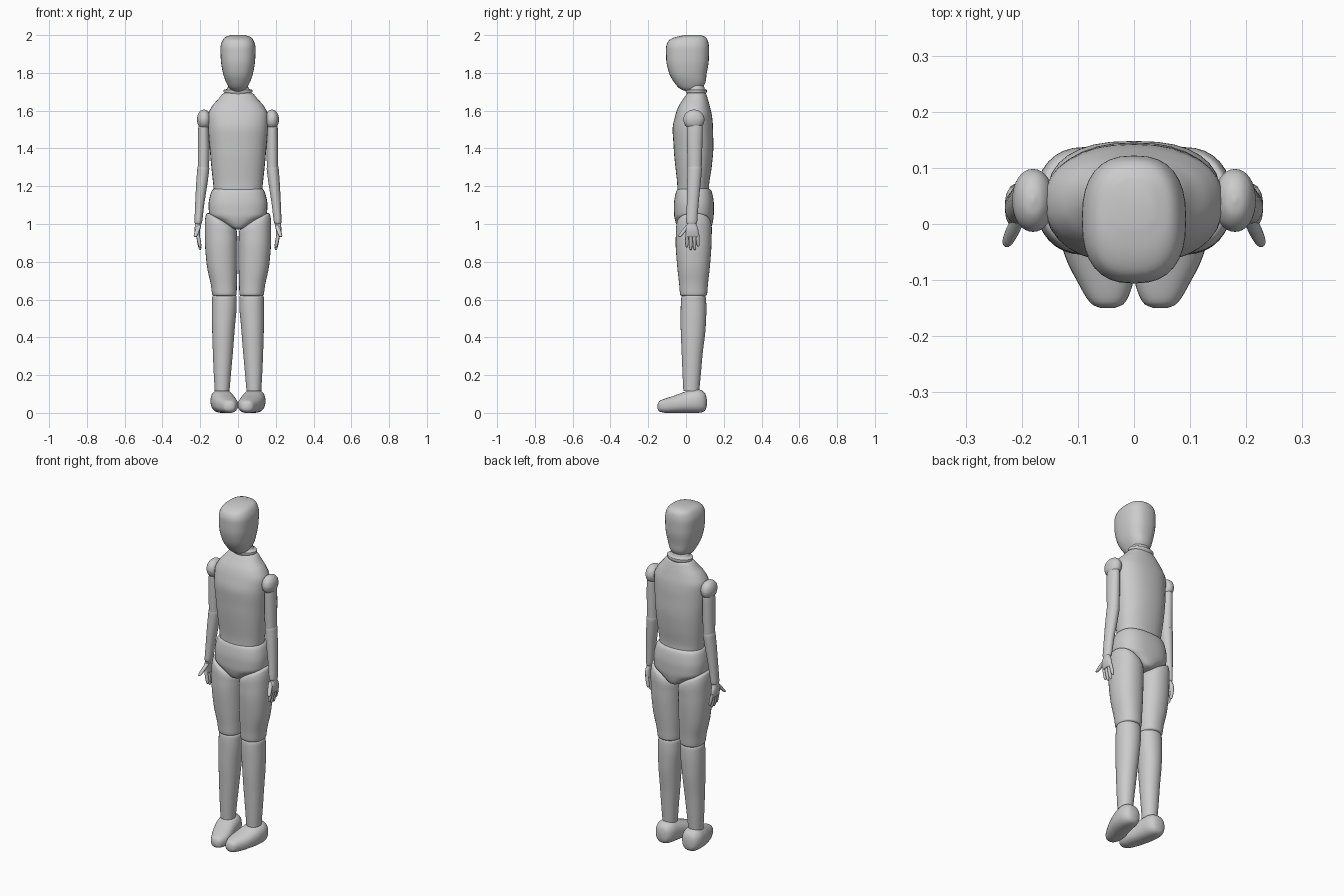
import bpy, bmesh, math


def curve(vals, steps):
    """Smooth interpolation through values without overshoot."""
    d = [b - a for a, b in zip(vals, vals[1:])]
    m = [d[0]] + [2 * p * q / (p + q) if p * q > 0 else 0 for p, q in zip(d, d[1:])] + [d[-1]]
    out = []
    for i in range(len(d)):
        for k in range(steps):
            t = k / steps
            out.append(vals[i] * (2*t**3 - 3*t**2 + 1) + m[i] * (t**3 - 2*t**2 + t)
                       + vals[i+1] * (3*t**2 - 2*t**3) + m[i+1] * (t**3 - t**2))
    return out + [vals[-1]]


def loft(name, sections, power=2.0, axis='Z', mirror=False, seg=32, steps=4):
    """Sections: position, centre a, centre b, radius a, radius b, tilt (optional)."""
    rows = [tuple(s) + (0,) * (6 - len(s)) for s in sections]
    rows = list(zip(*[curve(list(c), steps) for c in zip(*rows)]))
    bm = bmesh.new()
    rings = []
    for t, ca, cb, ra, rb, tilt in rows:
        ring = []
        for i in range(seg):
            ang = 2 * math.pi * i / seg
            c, s = math.cos(ang), math.sin(ang)
            a = ra * math.copysign(abs(c) ** (2 / power), c)
            b = rb * math.copysign(abs(s) ** (2 / power), s)
            if axis == 'Z':
                co = (ca + a, cb + b, t + tilt * a)
            else:
                co = (ca + a, t, max(0, cb + b))
            ring.append(bm.verts.new(co))
        rings.append(ring)
    for r, q in zip(rings, rings[1:]):
        for i in range(seg):
            j = (i + 1) % seg
            bm.faces.new((r[i], r[j], q[j], q[i]))
    bm.faces.new(rings[0])
    bm.faces.new(rings[-1])
    bmesh.ops.recalc_face_normals(bm, faces=bm.faces)
    me = bpy.data.meshes.new(name)
    bm.to_mesh(me)
    bm.free()
    for p in me.polygons:
        p.use_smooth = True
    me.set_sharp_from_angle(angle=math.radians(45))
    ob = bpy.data.objects.new(name, me)
    bpy.context.collection.objects.link(ob)
    if mirror:
        mod = ob.modifiers.new("mirror", 'MIRROR')
        mod.use_mirror_merge = False
    return ob


# head and neck
loft("head", [(1.70, 0, .03, .02, .025), (1.715, 0, .025, .042, .055), (1.75, 0, .02, .063, .083),
              (1.80, 0, .01, .08, .10), (1.87, 0, .008, .091, .113), (1.93, 0, .008, .093, .114),
              (1.97, 0, .012, .083, .104), (1.99, 0, .024, .066, .078), (2.0, 0, .038, .036, .042)], 2.5)
loft("neck", [(1.62, 0, .055, .06, .05), (1.685, 0, .055, .066, .05), (1.70, 0, .055, .076, .055),
              (1.71, 0, .055, .076, .055), (1.715, 0, .055, .06, .045), (1.75, 0, .05, .045, .04)])

# torso and pelvis
loft("torso", [(1.14, 0, .04, .125, .085), (1.20, 0, .038, .13, .084), (1.30, 0, .04, .141, .096),
               (1.40, 0, .04, .15, .105), (1.50, 0, .036, .158, .107), (1.57, 0, .04, .16, .098),
               (1.62, 0, .043, .14, .084), (1.66, 0, .05, .106, .066), (1.69, 0, .055, .08, .05),
               (1.70, 0, .055, .06, .04)], 2.3)
loft("pelvis", [(.972, 0, .045, .015, .06), (.98, 0, .045, .04, .085), (1.015, 0, .043, .10, .1),
                (1.05, 0, .042, .152, .105), (1.10, 0, .042, .156, .106), (1.15, 0, .042, .148, .1),
                (1.18, 0, .042, .136, .09), (1.19, 0, .042, .12, .075)], 2.5)

# legs
loft("thigh", [(.62, .072, .04, .058, .064), (.626, .072, .04, .064, .071), (.68, .075, .04, .069, .076),
               (.78, .084, .04, .081, .087), (.90, .089, .04, .086, .095), (.97, .09, .042, .086, .095, .35),
               (1.01, .088, .042, .08, .088, .55), (1.025, .088, .042, .05, .06, .6)], 2.2, mirror=True)
loft("shin", [(.115, .084, .028, .039, .042), (.20, .083, .03, .045, .048), (.32, .08, .033, .053, .056),
              (.45, .077, .038, .06, .066), (.55, .073, .04, .065, .068), (.61, .072, .04, .065, .065),
              (.63, .072, .04, .055, .055)], 2.1, mirror=True)
loft("foot", [(-.15, .047, .033, .012, .012), (-.143, .047, .035, .028, .026), (-.11, .05, .038, .047, .038),
              (-.06, .062, .046, .06, .046), (0, .078, .057, .063, .057), (.055, .085, .063, .06, .063),
              (.09, .086, .06, .048, .055), (.105, .086, .057, .032, .038), (.11, .086, .055, .014, .018)],
     2.4, axis='Y', mirror=True)

# arms
ball = []
for i in range(9):
    a = math.radians(-87 + i * 174 / 8)
    ball.append((1.553 + .053 * math.sin(a), .18, .042, .037 * math.cos(a), .056 * math.cos(a)))
loft("shoulder", ball, 2.1, mirror=True)
loft("upper_arm", [(1.30, .183, .046, .03, .037), (1.40, .182, .046, .031, .04),
                   (1.50, .182, .046, .029, .042), (1.56, .18, .046, .024, .036)], mirror=True)
loft("forearm", [(1.0, .211, .03, .016, .024), (1.01, .21, .03, .02, .029), (1.10, .203, .035, .024, .031),
                 (1.22, .191, .042, .03, .036), (1.29, .184, .046, .032, .038),
                 (1.31, .183, .046, .028, .034)], mirror=True)

# hands
loft("palm", [(.93, .213, .034, .008, .028), (.938, .213, .034, .012, .035), (.97, .215, .031, .015, .034),
              (1.0, .212, .03, .015, .024), (1.02, .21, .03, .012, .02)], 2.4, mirror=True)


def finger(name, base, tip, r):
    rows = []
    for f, s in ((0, .9), (.4, 1), (.75, .9), (.93, .65), (1, .2)):
        p = [b + (t - b) * f for b, t in zip(base, tip)]
        rows.append((p[2], p[0], p[1], r * s, r * s))
    loft(name, rows, mirror=True, seg=16)


for i, (y, tip_z) in enumerate(((.006, .875), (.025, .862), (.044, .862), (.061, .88))):
    finger(f"finger_{i + 1}", (.214, y, .95), (.20, y + .002 * (i - 1), tip_z), .0095)
finger("thumb", (.205, .012, .995), (.228, -.037, .93), .012)
